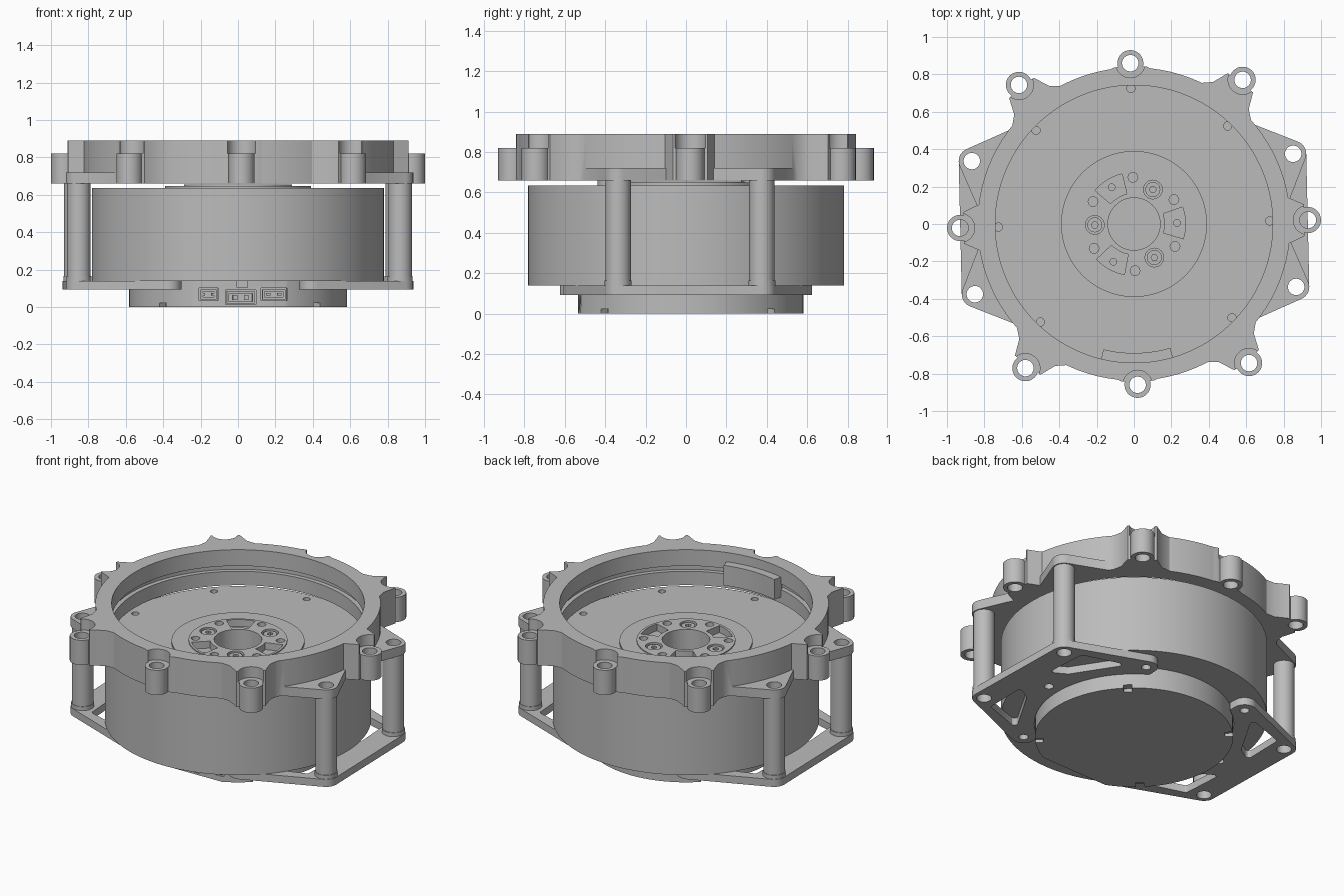
import bpy, bmesh, math
from mathutils import Vector
from mathutils.geometry import convex_hull_2d

cube = bpy.data.objects.get("Cube")
if cube:
    bpy.data.objects.remove(cube, do_unlink=True)

metal = bpy.data.materials.new("satin_grey")
metal.use_nodes = True
GREY = (0.5, 0.5, 0.5, 1)
metal.diffuse_color = GREY
metal.node_tree.nodes["Principled BSDF"].inputs["Base Color"].default_value = GREY
TWIST = math.radians(1.3)


# Outline helpers
def polar(r, deg):
    a = math.radians(deg)
    return Vector((r * math.cos(a), r * math.sin(a)))


def circle(c, r, n=32):
    return [Vector(c) + polar(r, 360 * i / n) for i in range(n)]


def hull(points):
    return [points[i] for i in convex_hull_2d(points)]


def rect(x0, x1, y0, y1):
    return [Vector(p) for p in ((x0, y0), (x1, y0), (x1, y1), (x0, y1))]


def sector(r0, r1, a0, a1, n=10):
    steps = [a0 + (a1 - a0) * i / n for i in range(n + 1)]
    return [polar(r1, a) for a in steps] + [polar(r0, a) for a in reversed(steps)]


def prism(outline, z0, z1, name="piece"):
    bm = bmesh.new()
    low = [bm.verts.new((p[0], p[1], z0)) for p in outline]
    high = [bm.verts.new((p[0], p[1], z1)) for p in outline]
    bm.faces.new(low[::-1])
    bm.faces.new(high)
    n = len(low)
    for i in range(n):
        j = (i + 1) % n
        bm.faces.new((low[i], low[j], high[j], high[i]))
    bmesh.ops.recalc_face_normals(bm, faces=bm.faces)
    mesh = bpy.data.meshes.new(name)
    bm.to_mesh(mesh)
    bm.free()
    ob = bpy.data.objects.new(name, mesh)
    bpy.context.collection.objects.link(ob)
    return ob


def disc(r, z0, z1, name="piece", n=96):
    return prism(circle((0, 0), r, n), z0, z1, name)


def carve(base, add=(), cut=()):
    """Merge and cut pieces, then drop the helper pieces."""
    pieces = [(o, 'UNION') for o in add] + [(o, 'DIFFERENCE') for o in cut]
    for piece, op in pieces:
        mod = base.modifiers.new(op, 'BOOLEAN')
        mod.operation, mod.object, mod.solver = op, piece, 'EXACT'
    bpy.context.view_layer.update()
    graph = bpy.context.evaluated_depsgraph_get()
    mesh = bpy.data.meshes.new_from_object(base.evaluated_get(graph))
    base.modifiers.clear()
    base.data = mesh
    for piece, op in pieces:
        bpy.data.objects.remove(piece, do_unlink=True)
    return base


def finish(ob):
    ob.data.materials.clear()
    ob.data.materials.append(metal)
    ob.rotation_euler.z = TWIST
    bpy.ops.object.select_all(action='DESELECT')
    ob.select_set(True)
    bpy.context.view_layer.objects.active = ob
    bpy.ops.object.shade_smooth_by_angle(angle=math.radians(30))


POSTS = [polar(0.93, a) for a in (22.5, 157.5, 202.5, 337.5)]
# angle, distance and root half-width of each mounting lug
LUGS = [(a, 0.93, 0.14) for a in (0, 180)]
LUGS += [(a, 0.86, 0.2) for a in (90, 270)]
LUGS += [(a, 0.965, 0.2) for a in (51.7, 128.3, 231.7, 308.3)]

# Upper ring with lugs, post tabs, bore and inner groove
add, cut = [], []
for a, r, w in LUGS:
    c = polar(r, a)
    out, side = polar(1, a), polar(1, a + 90)
    neck = r - 0.02
    flare = [out * 0.79 + side * w, out * 0.79 - side * w,
             out * neck - side * 0.085, out * neck + side * 0.085]
    if r > 0.95:
        flare = [out * 0.79 + side * w, out * 0.79 - side * w,
                 out * 0.86 - side * 0.12, out * neck - side * 0.085,
                 out * neck + side * 0.085, out * 0.86 + side * 0.12]
    add += [prism(flare, 0.66, 0.89), prism(circle(c, 0.07), 0.66, 0.82)]
    cut += [prism(circle(c, 0.078), 0.82, 0.95), prism(circle(c, 0.044), 0.6, 0.95)]
for p in POSTS:
    a = math.degrees(math.atan2(p.y, p.x))
    tab = hull(circle(p, 0.07) + [polar(0.825, a - 17), polar(0.825, a + 17), polar(0.78, a)])
    add.append(prism(tab, 0.66, 0.72))
    cut.append(prism(circle(p, 0.044), 0.6, 0.74))
cut += [disc(0.742, 0.6, 0.95), disc(0.77, 0.75, 0.785)]
ring = carve(disc(0.837, 0.66, 0.89, "mounting_ring"), add, cut)
finish(ring)
finish(prism(sector(0.69, 0.75, 255, 285, 16), 0.7, 0.83, "ring_inner_pad"))

# Main housing with stepped hub, centre bore and screw holes
cut = [disc(0.14, 0.5, 0.8, n=48)]
cut += [prism(circle(polar(0.725, 45 * i), 0.022, 16), 0.6, 0.7) for i in range(8)]
for i in range(6):
    cut.append(prism(circle(polar(0.25, 30 + 60 * i), 0.026, 16), 0.6, 0.7))
for a in (60, 180, 300):
    cut.append(prism(circle(polar(0.21, a), 0.05, 24), 0.625, 0.7))
for a in (0, 120, 240):
    cut.append(prism(sector(0.165, 0.275, a - 18, a + 18), 0.61, 0.7))
    cut.append(prism(circle(polar(0.23, a), 0.018, 16), 0.57, 0.7))
housing = carve(disc(0.782, 0.14, 0.635, "main_housing"),
                [disc(0.39, 0.6, 0.648), disc(0.29, 0.6, 0.655, n=64)], cut)
finish(housing)

# Hub screw heads with sockets
for i, a in enumerate((60, 180, 300)):
    c = polar(0.21, a)
    screw = carve(prism(circle(c, 0.04, 24), 0.62, 0.648, "hub_screw_%d" % i),
                  cut=[prism(circle(c, 0.018, 6), 0.632, 0.7)])
    finish(screw)

# Bottom cover with flat front, corner notches and connector sockets
cut = [prism(rect(-0.5, 0.5, -0.7, -0.53), -0.1, 0.3)]
for a in (45, 135, 225, 315):
    out, side = polar(1, a), polar(1, a + 90)
    notch = [out * r + side * s for r, s in
             ((0.535, -0.025), (0.62, -0.025), (0.62, 0.025), (0.535, 0.025))]
    cut.append(prism(notch, -0.1, 0.022))
SOCKETS = [("left", 0.11, 0.25, 0.035, 0.1), ("right", -0.22, -0.12, 0.035, 0.1),
           ("centre", -0.08, 0.085, 0.012, 0.09)]
for side, x0, x1, z0, z1 in SOCKETS:
    cut.append(prism(rect(x0, x1, -0.6, -0.45), z0, z1))
finish(carve(disc(0.582, 0, 0.14, "bottom_cover"), cut=cut))

# Connector shells, plugs and locating key
for side, x0, x1, z0, z1 in SOCKETS:
    shell = prism(rect(x0 + 0.008, x1 - 0.008, -0.528, -0.45), z0 + 0.006, z1 - 0.006,
                  side + "_connector")
    hollow = prism(rect(x0 + 0.02, x1 - 0.02, -0.6, -0.48), z0 + 0.018, z1 - 0.018)
    finish(carve(shell, cut=[hollow]))
    mid = (x0 + x1) / 2
    for k, dx in enumerate((-0.03, 0.03)):
        finish(prism(rect(mid + dx - 0.012, mid + dx + 0.012, -0.525, -0.475),
                     z0 + 0.025, z1 - 0.025, "%s_contact_%d" % (side, k)))
finish(prism(rect(-0.02, 0.04, -0.545, -0.5), 0.105, 0.14, "connector_key"))

# Side bracket plates, mirrored left and right
for side, s in (("left", 1), ("right", -1)):
    def flip(points):
        return [Vector((s * p[0], p[1])) for p in points]

    posts = [polar(0.93, a) for a in (22.5, -22.5)]
    ends = [Vector((0.385, 0.545)), Vector((0.385, -0.545))]
    outline = hull([q for c in posts + ends for q in circle(c, 0.07)])
    cut = [disc(0.586, 0, 0.3)]
    for c in posts:
        cut.append(prism(flip(circle(c, 0.044)), 0, 0.3))
    for c in ends + [Vector((0.665, 0))]:
        cut.append(prism(flip(circle(c, 0.028, 16)), 0, 0.3))
    for m in (1, -1):
        corners = [(0.53, 0.46 * m), (0.745, 0.39 * m), (0.755, 0.16 * m), (0.69, 0.2 * m)]
        window = hull([q for c in corners for q in circle(c, 0.02, 12)])
        cut.append(prism(flip(window), 0, 0.3))
    finish(carve(prism(flip(outline), 0.092, 0.14, side + "_bracket_plate"), cut=cut))

# Hollow standoff posts with foot collars
for i, p in enumerate(POSTS):
    post = carve(prism(circle(p, 0.063), 0.14, 0.66, "standoff_post_%d" % i),
                 [prism(circle(p, 0.067), 0.14, 0.165)],
                 [prism(circle(p, 0.044), 0, 0.8)])
    finish(post)
